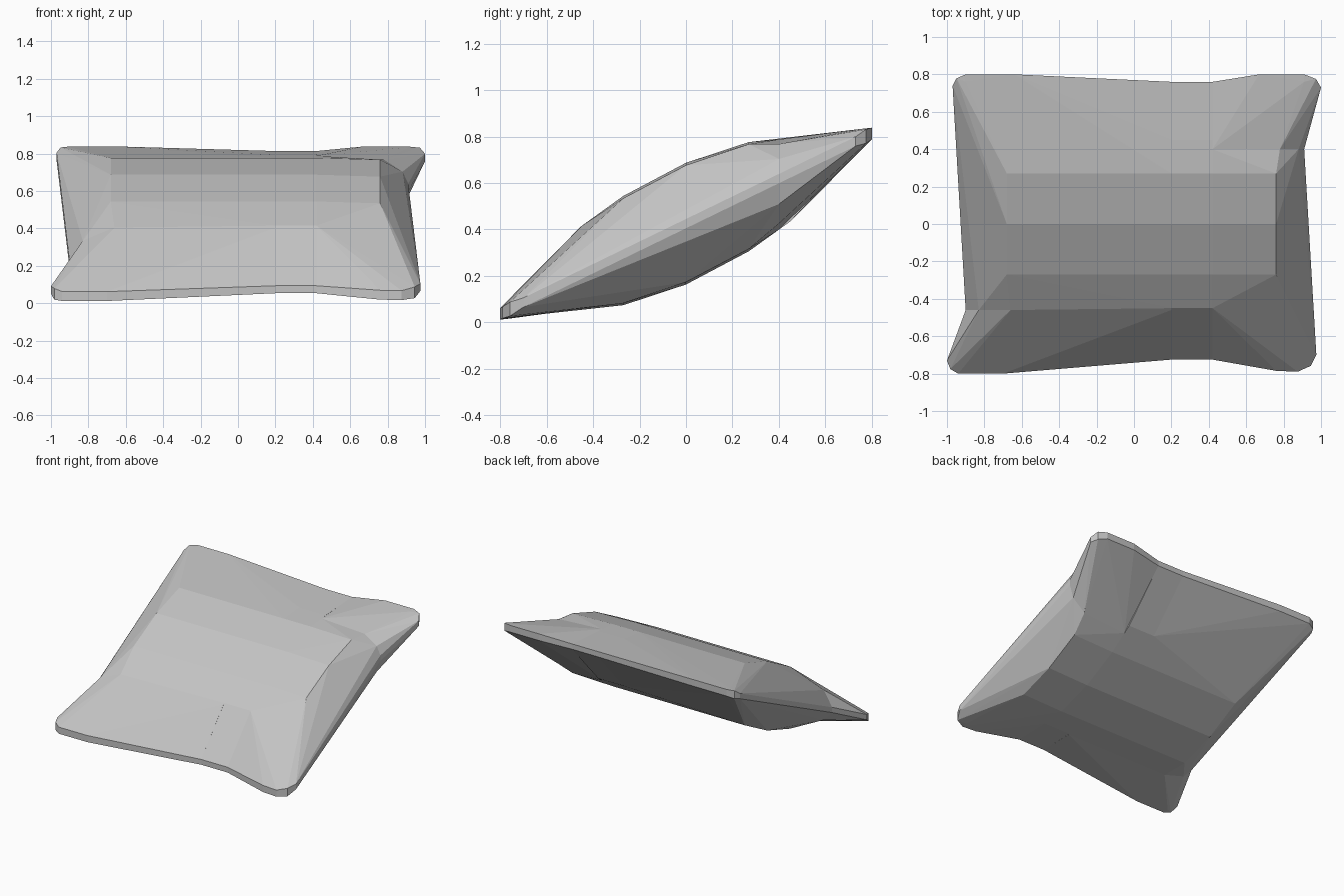
import bpy
import bmesh

old = bpy.data.objects.get("Cube")
if old:
    bpy.data.objects.remove(old, do_unlink=True)

# One plain grey cloth
cloth = bpy.data.materials.new("grey_cloth")
cloth.use_nodes = True
GREY = (0.55, 0.55, 0.55, 1)
cloth.diffuse_color = GREY
cloth.node_tree.nodes["Principled BSDF"].inputs["Base Color"].default_value = GREY

# Half thickness of the stuffing above the tilted middle plane
PUFF = [(-0.8, 0.035), (-0.45, 0.208), (-0.27, 0.25), (0, 0.262),
        (0.27, 0.22), (0.46, 0.145), (0.8, 0.02)]


def puff(y):
    for (a, p), (b, q) in zip(PUFF, PUFF[1:]):
        if a <= y <= b:
            return p + (q - p) * (y - a) / (b - a)
    return PUFF[-1][1]


def middle(y):
    return 0.425 + 0.485 * y


def section(x, ys, scale=1):
    """Upper and lower points of the stuffing across one x."""
    pts = []
    for y in ys:
        pts.append((x, y, middle(y) + scale * puff(y)))
        pts.append((x, y, middle(y) - scale * puff(-y)))
    return pts


def rim(x, y, half):
    """A short upright pair of points on the outer seam."""
    return [(x, y, middle(y) + half), (x, y, middle(y) - half)]


def corner(x, y, dx, dy):
    """Blunt pillow corner: a side point, a bevel point and an end point."""
    sx, sy = (1 if x > 0 else -1), (1 if y > 0 else -1)
    return (rim(x, y - sy * dy, 0.02) + rim(x - sx * dx * 0.3, y - sy * dy * 0.35, 0.03)
            + rim(x - sx * dx, y, 0.025) + rim(x - sx * dx, y - sy * 0.04, 0.04))


def panel(name, pts):
    bm = bmesh.new()
    for p in pts:
        bm.verts.new(p)
    res = bmesh.ops.convex_hull(bm, input=bm.verts)
    spare = {v for v in res["geom_interior"] + res["geom_unused"]
             if isinstance(v, bmesh.types.BMVert)}
    bmesh.ops.delete(bm, geom=list(spare), context="VERTS")
    bmesh.ops.recalc_face_normals(bm, faces=bm.faces)
    mesh = bpy.data.meshes.new(name)
    bm.to_mesh(mesh)
    bm.free()
    mesh.materials.append(cloth)
    bpy.context.collection.objects.link(bpy.data.objects.new(name, mesh))


# Where the panels meet
SEAM_A, SEAM_B = 0.2, 0.42
FRONT_CUT, BACK_CUT = -0.46, 0.4
CORE = [-0.45, -0.27, 0, 0.27, 0.45]
FRONT, BACK = -0.725, 0.76

# Sections on the cuts, tapering to the side seams
front_cut = (section(SEAM_A, [FRONT_CUT]) + section(-0.66, [FRONT_CUT])
             + section(-0.83, [FRONT_CUT], 0.65) + rim(-0.9, FRONT_CUT, 0.02))
back_cut = (section(SEAM_B, [BACK_CUT]) + section(0.78, [BACK_CUT], 0.88)
            + section(0.88, [BACK_CUT], 0.5) + rim(0.91, BACK_CUT, 0.02))

panel("main_panel", front_cut + section(SEAM_A, CORE) + rim(SEAM_A, BACK, 0.02)
      + section(-0.68, CORE[1:4]) + rim(-0.64, 0.8, 0.025)
      + corner(-0.97, 0.8, 0.07, 0.06))

panel("front_right_corner", front_cut + rim(SEAM_A, FRONT, 0.02)
      + rim(-0.7, -0.8, 0.025) + corner(-1, -0.8, 0.06, 0.07))

panel("middle_strip", [p for x in (SEAM_A, SEAM_B)
                       for p in section(x, CORE) + rim(x, FRONT, 0.02) + rim(x, BACK, 0.02)])

panel("left_panel", back_cut + section(SEAM_B, CORE[:4]) + rim(SEAM_B, FRONT, 0.02)
      + section(0.76, [-0.27, 0, 0.27], 0.96)
      + rim(0.76, -0.785, 0.025) + corner(0.975, -0.79, 0.1, 0.09))

panel("back_left_corner", back_cut + rim(SEAM_B, BACK, 0.02)
      + rim(0.67, 0.8, 0.025) + corner(1, 0.8, 0.09, 0.07))
